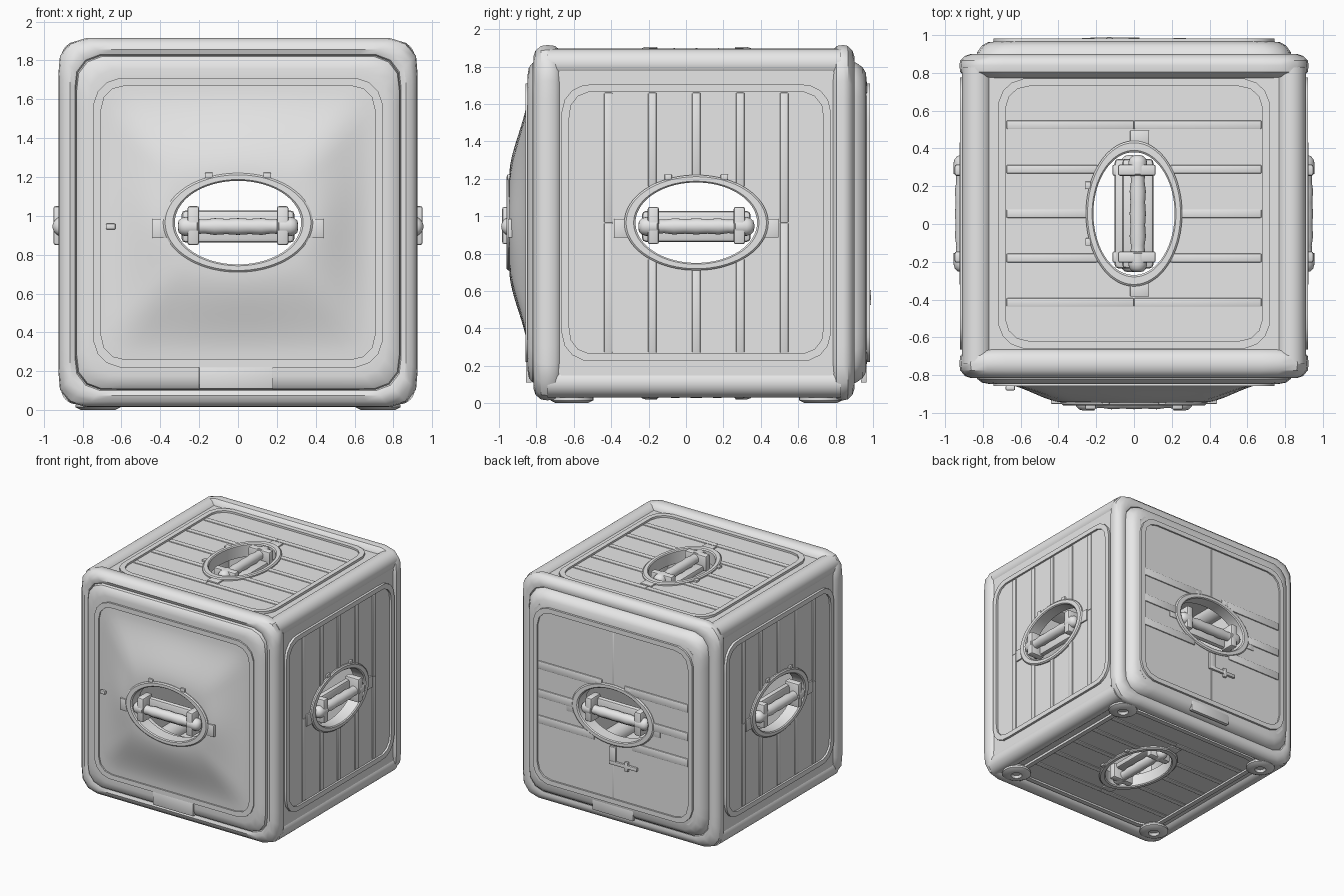
import bpy, bmesh, math
from mathutils import Matrix, Vector

if "Cube" in bpy.data.objects:
    bpy.data.objects.remove(bpy.data.objects["Cube"], do_unlink=True)

# One light grey for everything
grey = bpy.data.materials.new("light_grey")
grey.use_nodes = True
GREY = (0.8, 0.8, 0.8, 1)
grey.diffuse_color = GREY
grey.node_tree.nodes["Principled BSDF"].inputs["Base Color"].default_value = GREY

N = 96                       # points around each outline
MID_Y, MID_Z = 0.055, 0.965  # middle of the side panels


def finish(name, bm):
    bmesh.ops.recalc_face_normals(bm, faces=bm.faces)
    mesh = bpy.data.meshes.new(name)
    bm.to_mesh(mesh)
    bm.free()
    mesh.materials.append(grey)
    for p in mesh.polygons:
        p.use_smooth = True
    mesh.set_sharp_from_angle(angle=math.radians(35))
    obj = bpy.data.objects.new(name, mesh)
    bpy.context.collection.objects.link(obj)
    return obj


def loft(name, rings, M, loop=True):
    """Skin a list of outlines; join last to first, or cap both ends."""
    bm = bmesh.new()
    rows = [[bm.verts.new(M @ Vector(p)) for p in ring] for ring in rings]
    pairs = list(zip(rows, rows[1:]))
    if loop:
        pairs.append((rows[-1], rows[0]))
    else:
        bm.faces.new(rows[0])
        bm.faces.new(rows[-1])
    for a, b in pairs:
        for i in range(len(a)):
            j = (i + 1) % len(a)
            bm.faces.new((a[i], a[j], b[j], b[i]))
    return finish(name, bm)


def rounded(hu, hv, r, w):
    """Rounded rectangle sampled at even angles."""
    pts = []
    for i in range(N):
        a = math.tau * (i + 0.5) / N
        c, s = math.cos(a), math.sin(a)
        t = min(hu / abs(c), hv / abs(s))
        cu, cv = hu - r, hv - r
        if abs(t * c) > cu and abs(t * s) > cv:
            b = abs(c) * cu + abs(s) * cv
            t = b + math.sqrt(max(0, b * b - cu * cu - cv * cv + r * r))
        pts.append((t * c, t * s, w))
    return pts


def oval(ru, rv, w):
    angles = [math.tau * (i + 0.5) / N for i in range(N)]
    return [(ru * math.cos(a), rv * math.sin(a), w) for a in angles]


def blend(a, b, t, w):
    return [(p[0] + (q[0] - p[0]) * t, p[1] + (q[1] - p[1]) * t, w) for p, q in zip(a, b)]


def lathe(name, profile, M, n=20):
    """Round body along the local u axis, from (u, radius) pairs."""
    turns = [math.tau * i / n for i in range(n)]
    rings = [[(u, r * math.cos(a), r * math.sin(a)) for a in turns] for u, r in profile]
    return loft(name, rings, M, loop=False)


def box(name, M, centre, size, bevel=0.0):
    bm = bmesh.new()
    bmesh.ops.create_cube(bm, size=1)
    bmesh.ops.scale(bm, vec=size, verts=bm.verts)
    if bevel:
        bmesh.ops.bevel(bm, geom=bm.edges[:], offset=bevel, segments=2, profile=0.5, affect='EDGES')
    bmesh.ops.translate(bm, vec=centre, verts=bm.verts)
    bmesh.ops.transform(bm, matrix=M, verts=bm.verts)
    return finish(name, bm)


def face_frame(u, v, w, origin):
    """Matrix from face coordinates (along, across, outward) to the model."""
    return Matrix.Translation(origin) @ Matrix((u, v, w)).transposed().to_4x4()


X, Y, Z = Vector((1, 0, 0)), Vector((0, 1, 0)), Vector((0, 0, 1))
front = face_frame(X, Z, -Y, (0, 0, MID_Z))
back = face_frame(-X, Z, Y, (0, 0, MID_Z))
left = face_frame(Y, Z, X, (0, MID_Y, MID_Z))
right = face_frame(-Y, Z, -X, (0, MID_Y, MID_Z))
top = face_frame(Y, -X, Z, (0, MID_Y, 0))
bottom = face_frame(Y, X, -Z, (0, MID_Y, 0))


# End frames: round bumper tube, groove and bezel, as (inset, outward) pairs
def end_frame(name, M, profile):
    rings = [rounded(0.925 - d, 0.95 - d, 0.14, w) for d, w in profile]
    loft(name, rings, M)


end_frame("front_frame", front, [
    (.17, .68), (.08, .655), (.03, .67), (.005, .70), (0, .74), (.005, .775), (.03, .805),
    (.06, .815), (.085, .805), (.09, .795), (.095, .82), (.12, .84), (.16, .847), (.20, .847), (.20, .74)])
end_frame("back_frame", back, [
    (.17, .79), (.08, .765), (.03, .78), (.005, .805), (0, .84), (.005, .865), (.03, .89),
    (.06, .90), (.085, .895), (.09, .885), (.095, .91), (.12, .945), (.15, .962), (.20, .967), (.20, .84)])

# Long edge tubes joining the two frames
for sx, side in ((1, "left"), (-1, "right")):
    for z, level in ((0.11, "lower"), (1.815, "upper")):
        tube = face_frame(Y, Z, X, (sx * 0.83, 0, z))
        lathe(f"{side}_{level}_edge_tube", [(-0.74, .08), (0.83, .08)], tube, 32)


# Panels with a raised gasket and an oval opening
def panel(name, M, base, flange, gasket, rise=0.0, lip=0.02):
    gu, gv = gasket
    inner = rounded(gu - .04, gv - .04, .12, base)
    hole = oval(.36, .24, base)
    rings = [rounded(*flange, .06, base - .05), rounded(*flange, .06, base),
             rounded(gu, gv, .15, base), rounded(gu, gv, .15, base + lip),
             rounded(gu - .04, gv - .04, .12, base + lip)]
    steps = 12 if rise else 1
    for i in range(steps + 1):
        t = i / steps
        rings.append(blend(inner, hole, t, base + .004 + rise * t * t * (3 - 2 * t)))
    rings.append(oval(.36, .24, base - .05))
    loft(name + "_panel", rings, M)


# Oval collar with side tabs and small clips
def collar(name, M, w):
    loft(name + "_collar", [
        oval(.385, .255, w - .04), oval(.385, .255, w), oval(.375, .246, w + .008),
        oval(.335, .222, w + .008), oval(.325, .215, w), oval(.325, .215, w - .10),
        oval(.36, .24, w - .10)], M)
    for s in (-1, 1):
        box(f"{name}_collar_tab", M, (s * .40, -.03, w - .015), (.08, .10, .03), .004)
        box(f"{name}_collar_clip", M, (s * .15, .243, w - .01), (.04, .03, .03), .005)


# Grab bar: grip, end knobs, two clamps and a backing bar
def handle(name, M, w):
    H = M @ Matrix.Translation((0, -.02, w))
    half = [(.31, .012), (.305, .03), (.29, .044), (.27, .05), (.235, .05), (.21, .05),
            (.205, .038), (.17, .036), (.12, .043), (.06, .039)]
    lathe(name + "_grip", [(-u, r) for u, r in half] + [(0, .043)] + half[::-1], H)
    box(name + "_backing_bar", H, (0, 0, -.065), (.58, .165, .05), .02)
    for s in (-1, 1):
        box(name + "_clamp", H, (s * .23, .005, -.02), (.06, .20, .13), .012)


# Raised ribs, split where they meet the opening
def rib(name, M, offset, w, width, height, length, along_v, hole):
    ra, rb = hole
    gap = rb * math.sqrt(1 - (offset / ra) ** 2) if abs(offset) < ra else 0
    mid, size = (gap + length) / 2, length - gap
    for s in (-1, 1):
        c, d = (offset, s * mid), (width, size)
        if not along_v:
            c, d = c[::-1], d[::-1]
        box(name, M, (*c, w), (*d, height * 2), height * .6)


# Four ribbed faces
for name, M, base, flange, gasket, grip_w in (
        ("left", left, .90, (.75, .84), (.72, .74), .905),
        ("right", right, .90, (.75, .84), (.72, .74), .905),
        ("top", top, 1.865, (.75, .82), (.715, .72), 1.855),
        ("bottom", bottom, -.055, (.75, .82), (.715, .72), -.07)):
    panel(name, M, base, flange, gasket)
    collar(name, M, base + .015)
    handle(name, M, grip_w)
    for k in range(-2, 3):
        rib(name + "_rib", M, k * .235, base + .003, .045, .009, gasket[1] - .045, True, (.37, .25))

# Domed front
panel("front", front, .842, (.745, .75), (.745, .745), rise=.10, lip=.016)
collar("front", front, .952)
handle("front", front, .938)
box("front_stop", front, (-.655, -.02, .868), (.05, .03, .025), .006)

# Back with a door seam, wide ribs and a latch
panel("back", back, .965, (.745, .75), (.745, .745), lip=.018)
collar("back", back, .974)
handle("back", back, .935)
for v in (-.22, 0, .24):
    rib("back_rib", back, v, .966, .07, .012, .70, False, (.25, .37))
rib("back_door_seam", back, 0, .968, .012, .005, .70, True, (.37, .25))
box("latch_plate", back, (0, -.34, .975), (.06, .15, .02), .004)
box("latch_bar", back, (.10, -.40, .978), (.26, .03, .02), .004)
box("latch_knob", back, (.13, -.40, .978), (.03, .08, .022), .004)

# Sill plates under the end panels
box("front_sill", front, (-.01, -.80, .84), (.38, .11, .03), .003)
box("back_sill", back, (-.01, -.80, .95), (.38, .11, .03), .003)

# Feet
for sx in (-1, 1):
    for y in (-.61, .72):
        foot = face_frame(Z, X, Y, (sx * .72, y, 0))
        lathe("foot", [(.07, .08), (.03, .115), (.015, .115), (0, .085), (0, .045), (.02, .035)], foot, 28)
